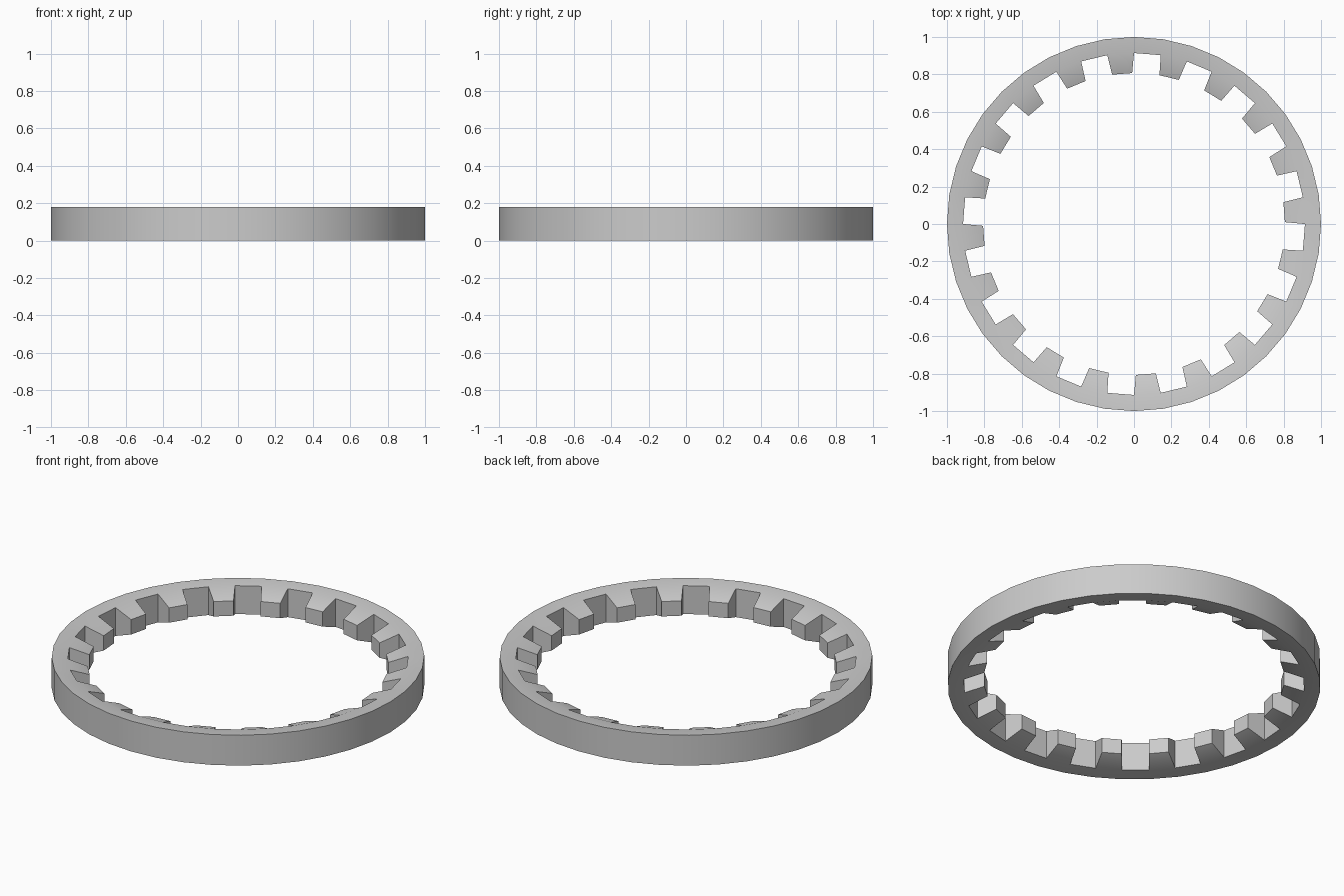
import bpy, bmesh
from math import radians, cos, sin

if "Cube" in bpy.data.objects:
    bpy.data.objects.remove(bpy.data.objects["Cube"])

TEETH = 20
STEP = 360 / TEETH
H = 0.18
R_OUT, R_ROOT, R_TIP = 1.0, 0.914, 0.807
ROOT_INSET, TIP_INSET = 0.006, 0.046

bm = bmesh.new()


def pair(r, deg, inset):
    """Bottom and top vertex at a polar position."""
    a = radians(deg)
    x, y = r * cos(a), r * sin(a)
    return bm.verts.new((x, y, inset)), bm.verts.new((x, y, H - inset))


# Vertex columns: rim and root every half step, two tip columns per tooth
n = TEETH * 2
rim = [pair(R_OUT, i * STEP / 2, 0) for i in range(n)]
root = [pair(R_ROOT, i * STEP / 2, ROOT_INSET) for i in range(n)]


def wall(p, q):
    bm.faces.new((p[0], q[0], q[1], p[1]))


def caps(a, b, c, d):
    bm.faces.new((a[1], b[1], c[1], d[1]))
    bm.faces.new((d[0], c[0], b[0], a[0]))


for i in range(n):
    j = (i + 1) % n
    # Rim band
    wall(rim[i], rim[j])
    caps(rim[i], rim[j], root[j], root[i])
    if i % 2:
        # Gap between teeth
        wall(root[j], root[i])
    else:
        # Tooth narrowing towards its tip
        t0 = pair(R_TIP, i * STEP / 2 + 0.7, TIP_INSET)
        t1 = pair(R_TIP, i * STEP / 2 + 8.3, TIP_INSET)
        caps(root[i], root[j], t1, t0)
        wall(root[j], t1)
        wall(t1, t0)
        wall(t0, root[i])

bmesh.ops.recalc_face_normals(bm, faces=bm.faces)
mesh = bpy.data.meshes.new("internal_gear_ring")
bm.to_mesh(mesh)
bm.free()
ring = bpy.data.objects.new("internal_gear_ring", mesh)
bpy.context.collection.objects.link(ring)
bpy.context.view_layer.objects.active = ring
ring.select_set(True)
bpy.ops.object.shade_smooth_by_angle(angle=radians(30))
